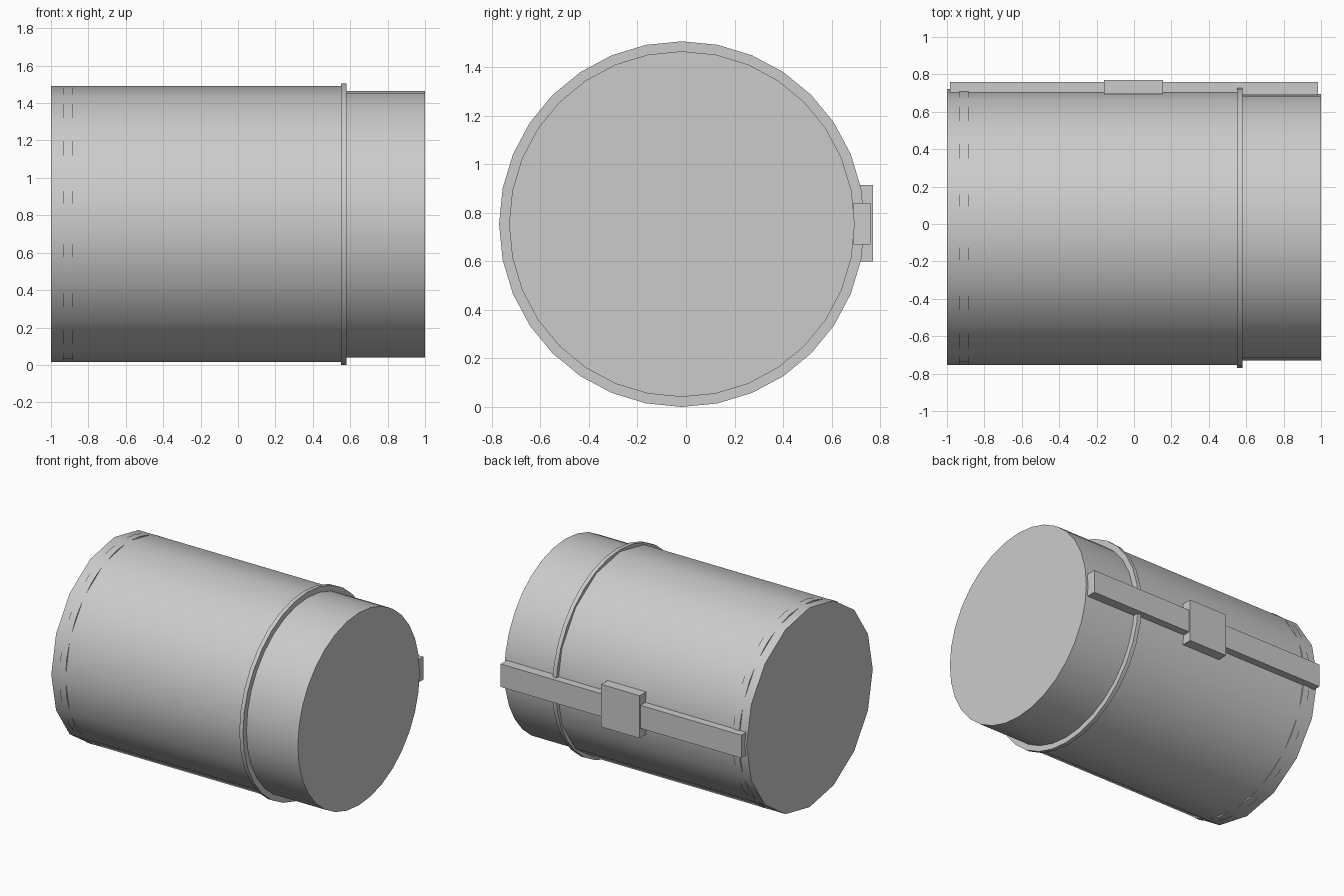
import bpy, math

if "Cube" in bpy.data.objects:
    bpy.data.objects.remove(bpy.data.objects["Cube"])

grey = bpy.data.materials.new("plain grey")
grey.diffuse_color = (0.6, 0.6, 0.6, 1)
grey.use_nodes = True
grey.node_tree.nodes["Principled BSDF"].inputs["Base Color"].default_value = grey.diffuse_color
CY, CZ = -0.017, 0.753   # axis of the drum


def finish(obj, name):
    obj.name = name
    obj.data.materials.append(grey)


def drum(name, x0, x1, radius, sides):
    """Cylinder lying along x, with corners at the top, bottom and both sides."""
    bpy.ops.mesh.primitive_cylinder_add(
        vertices=sides, radius=radius, depth=x1 - x0,
        location=((x0 + x1) / 2, CY, CZ), rotation=(0, math.pi / 2, 0))
    bpy.ops.object.transform_apply(location=False, rotation=True, scale=False)
    bpy.ops.object.shade_smooth_by_angle(angle=math.radians(30))
    finish(bpy.context.object, name)


def block(name, x, y, z):
    bpy.ops.mesh.primitive_cube_add(
        size=1, location=[(a + b) / 2 for a, b in (x, y, z)])
    obj = bpy.context.object
    obj.scale = [b - a for a, b in (x, y, z)]
    bpy.ops.object.transform_apply(location=False, rotation=False, scale=True)
    finish(obj, name)


# Canister, with a thin band near the closed end
drum("canister_body", -1.0, 0.56, 0.738, 16)
drum("end_band", -0.935, -0.885, 0.735, 32)

# Raised rim and narrower neck
drum("rim", 0.55, 0.58, 0.753, 32)
drum("neck", 0.56, 1.0, 0.712, 32)

# Strap along the back and its clasp
block("strap", (-0.985, 0.985), (0.69, 0.76), (0.67, 0.84))
block("clasp", (-0.16, 0.155), (0.695, 0.77), (0.6, 0.915))
